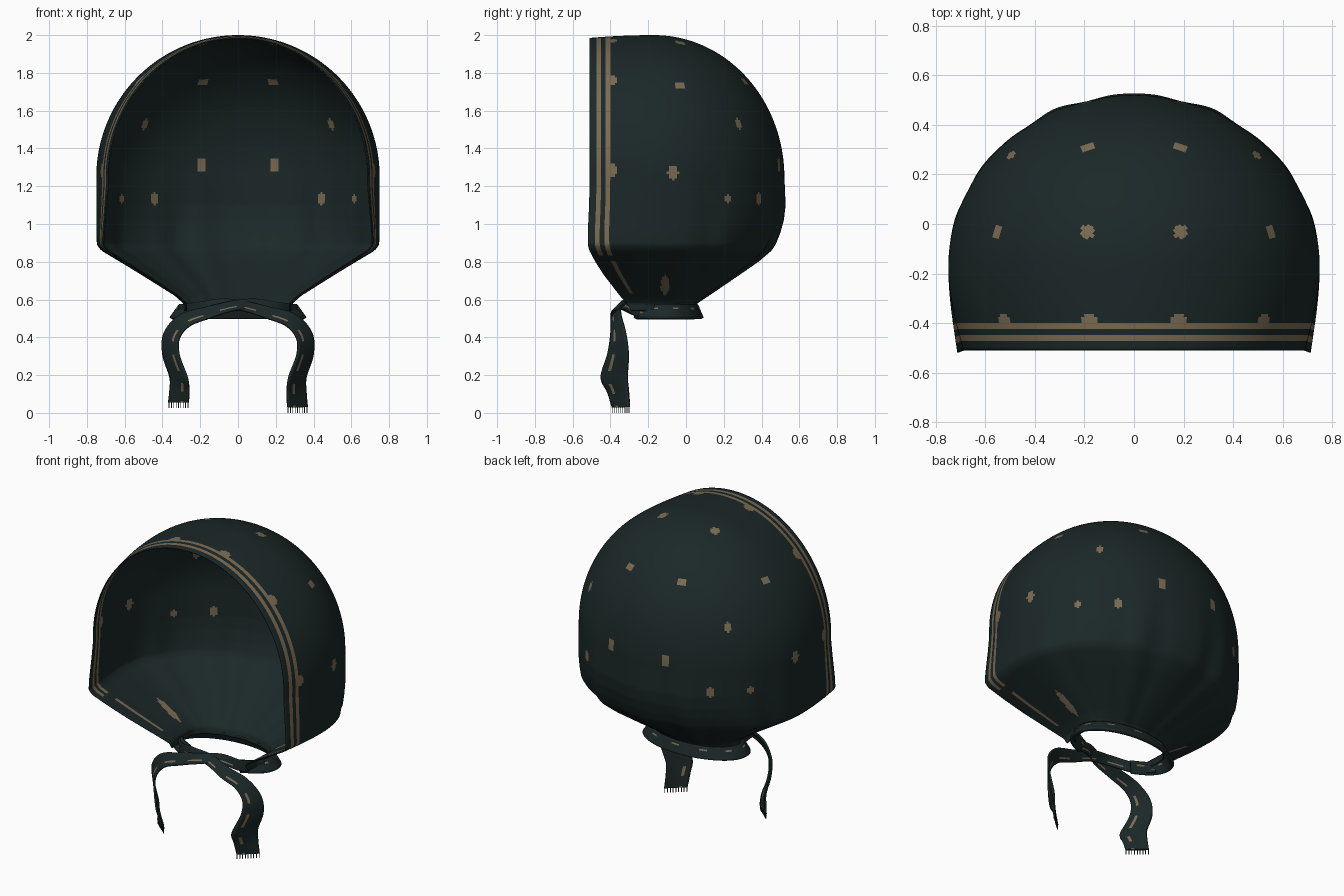
import bpy, bmesh, math
from mathutils import Vector

if "Cube" in bpy.data.objects:
    bpy.data.objects.remove(bpy.data.objects["Cube"])


def material(name, rgb):
    m = bpy.data.materials.new(name)
    m.diffuse_color = (*rgb, 1)
    m.use_nodes = True
    m.node_tree.nodes["Principled BSDF"].inputs["Base Color"].default_value = m.diffuse_color
    return m


CLOTH = material("dark teal cloth", (0.011, 0.0205, 0.0205))
GOLD = material("dull gold print", (0.195, 0.148, 0.085))


def finish(name, bm, thickness=0.0, offset=0):
    me = bpy.data.meshes.new(name)
    bm.to_mesh(me)
    bm.free()
    me.materials.append(CLOTH)
    me.materials.append(GOLD)
    ob = bpy.data.objects.new(name, me)
    bpy.context.collection.objects.link(ob)
    if thickness:
        me.polygons.foreach_set("use_smooth", [True] * len(me.polygons))
        mod = ob.modifiers.new("thickness", "SOLIDIFY")
        mod.thickness = thickness
        mod.offset = offset
    return ob


# Hood shell: stacked U-shaped sections, open at the front
# z, half width, front y, back y, centre y of the rounded back
LOWER = [(0.54, 0.29, -0.29, 0.05, -0.10), (0.58, 0.29, -0.315, 0.06, -0.10),
         (0.62, 0.335, -0.35, 0.12, -0.11), (0.73, 0.51, -0.435, 0.28, -0.13),
         (0.80, 0.625, -0.48, 0.38, -0.145), (0.86, 0.725, -0.512, 0.45, -0.16),
         (0.89, 0.747, -0.52, 0.47, -0.165), (0.95, 0.75, -0.52, 0.495, -0.17),
         (1.02, 0.75, -0.517, 0.515, -0.17), (1.10, 0.75, -0.513, 0.525, -0.17),
         (1.25, 0.75, -0.51, 0.52, -0.17)]
FRONT, BACK, LOW, HIGH = 28, 160, 70, 84


def section(i):
    if i >= LOW:
        a = (i - LOW) / HIGH * math.pi / 2
        c = max(0, math.cos(a))
        return 1.25 + 0.75 * math.sin(a), 0.75 * c, -0.51, -0.17 + 0.69 * c, -0.17
    z = 0.54 + (1.25 - 0.54) * i / LOW
    for p, q in zip(LOWER, LOWER[1:]):
        if z <= q[0]:
            t = (z - p[0]) / (q[0] - p[0])
            return tuple(u + (v - u) * t for u, v in zip(p, q))


def row(i):
    z, w, yf, yb, yc = section(i)
    fold = min(1, max(0, (1.45 - z) / 0.6)) ** 1.3
    rim = 0.92 + 0.035 * min(1, max(0, (1.2 - z) / 0.3))
    dip = 0.015 * max(0, (z - 1.25) / 0.75)
    side = []
    for k in range(FRONT):
        u = k / FRONT
        side.append((w * (rim + (1 - rim) * math.sin(u * math.pi / 2)),
                     yf + (yc - yf) * u, z - dip * (1 - u) ** 2))
    pts = list(side)
    for k in range(BACK + 1):
        a = math.pi * k / BACK
        r = 1 + fold * math.sin(a) * (0.014 * math.cos(14 * a + math.pi) + 0.007 * math.cos(22 * a))
        pts.append((w * math.cos(a) * r, yc + (yb - yc) * math.sin(a) * r, z))
    return pts + [(-x, y, h) for x, y, h in reversed(side)]


bm = bmesh.new()
grid = [[bm.verts.new(p) for p in row(i)] for i in range(LOW + HIGH + 1)]
cols = len(grid[0]) - 1
for i in range(LOW + HIGH):
    for j in range(cols):
        f = bm.faces.new((grid[i][j], grid[i][j + 1], grid[i + 1][j + 1], grid[i + 1][j]))
        # two printed stripes follow the face opening, broken up in the gathers
        edge = min(j, cols - 1 - j)
        if edge in (3, 4, 7, 8) and (i > 28 or (edge > 6 and 8 < i < 26)):
            f.material_index = 1

# Printed dots, mirrored left and right: x, y, z, radius, vertical stretch
DOTS = [(0.19, -0.03, 1.97, 0.029, 1), (0.56, -0.03, 1.74, 0.027, 1),
        (0.19, 0.31, 1.76, 0.027, 1), (0.50, 0.29, 1.53, 0.026, 1.1),
        (0.75, -0.07, 1.27, 0.028, 1.3), (0.19, 0.48, 1.31, 0.028, 1.35),
        (0.63, 0.22, 1.13, 0.017, 1.3), (0.45, 0.39, 1.13, 0.021, 1.6),
        (0.18, -0.39, 1.97, 0.034, 1), (0.51, -0.39, 1.75, 0.034, 1),
        (0.74, -0.40, 1.28, 0.034, 1), (0.42, -0.11, 0.67, 0.024, 2.2)]
faces = [(f, f.calc_center_median()) for f in bm.faces]
for x, y, z, r, stretch in DOTS:
    for s in (1, -1):
        d = Vector((s * x, y, z))
        centre = min((c for f, c in faces), key=lambda c: (c - d).length_squared)
        # include the surface slope so gathered dots stretch along the cloth
        for f, c in faces:
            v = c - centre
            v.z /= stretch
            if z < 0.8:
                v.x -= s * 1.5 * v.z * stretch
            if v.length < r:
                f.material_index = 1
bmesh.ops.remove_doubles(bm, verts=bm.verts, dist=1e-5)
finish("hood", bm, 0.006, -1)


# Ribbons: a smooth path of (centre, width vector) pairs
def spline(pts, steps=10):
    pts = [pts[0]] + pts + [pts[-1]]
    out = []
    for a, b, c, d in zip(pts, pts[1:], pts[2:], pts[3:]):
        for k in range(steps):
            t = k / steps
            out.append(0.5 * (2 * b + (c - a) * t + (2 * a - 5 * b + 4 * c - d) * t * t
                              + (3 * b - a - 3 * c + d) * t ** 3))
    return out + [pts[-1]]


def ribbon(name, path, thickness, gold_col, gold_len):
    mids = spline([Vector(p[0]) for p in path])
    wide = spline([Vector(p[1]) for p in path])
    bm = bmesh.new()
    n = 8
    rows = [[bm.verts.new(m + w * (k / n - 0.5)) for k in range(n + 1)]
            for m, w in zip(mids, wide)]
    for i, (a, b) in enumerate(zip(rows, rows[1:])):
        for k in range(n):
            f = bm.faces.new((a[k], a[k + 1], b[k + 1], b[k]))
            if k == gold_col and i % 14 < gold_len:
                f.material_index = 1
    finish(name, bm, thickness)


# Band around the back of the neck, flared at its lower edge
band = []
for k in range(13):
    a = math.radians(-55 + 290 * k / 12)
    c, s = math.cos(a), math.sin(a)
    band.append(((0.33 * c, -0.11 + 0.18 * s, 0.535), (-0.05 * c, -0.03 * s, 0.07)))
ribbon("neck_band", band, 0.02, 5, 4)

# Crossing ties that end in hanging tails with a fringe
for s, name, drop, dy in ((1, "right", 0.0, 0.0), (-1, "left", 0.025, 0.022)):
    tie = [((-0.31, -0.17, 0.54), (0, 0, 0.07)),
           ((-0.22, -0.27, 0.55), (0, 0, 0.07)),
           ((-0.09, -0.33 + dy, 0.575), (0, 0.03, 0.055)),
           ((0.03, -0.34 - dy, 0.565), (0, 0.05, 0.05)),
           ((0.16, -0.37, 0.53), (0.01, 0.05, 0.06)),
           ((0.28, -0.37, 0.49), (0.05, 0.05, 0.06)),
           ((0.35, -0.36, 0.41), (0.08, 0.08, 0.03)),
           ((0.355, -0.36, 0.31), (0.085, 0.11, 0)),
           ((0.315, -0.38, 0.19), (0.09, 0.14, 0)),
           ((0.31, -0.36, 0.11 + drop / 2), (0.10, 0.11, 0)),
           ((0.315, -0.345, 0.03 + drop), (0.105, 0.09, 0))]
    tie = [((s * p[0], p[1], p[2]), (s * w[0], w[1], w[2])) for p, w in tie]
    ribbon(name + "_tie", tie, 0.01, 2, 7)
    bm = bmesh.new()
    for k in range(9):
        t = k / 8 - 0.5
        cube = bmesh.ops.create_cube(bm, size=1)["verts"]
        bmesh.ops.scale(bm, vec=(0.004, 0.004, 0.034), verts=cube)
        bmesh.ops.translate(bm, verts=cube, vec=(s * (0.315 + 0.1 * t), -0.345 + 0.086 * t,
                                                 0.017 + drop))
    finish(name + "_fringe", bm)
